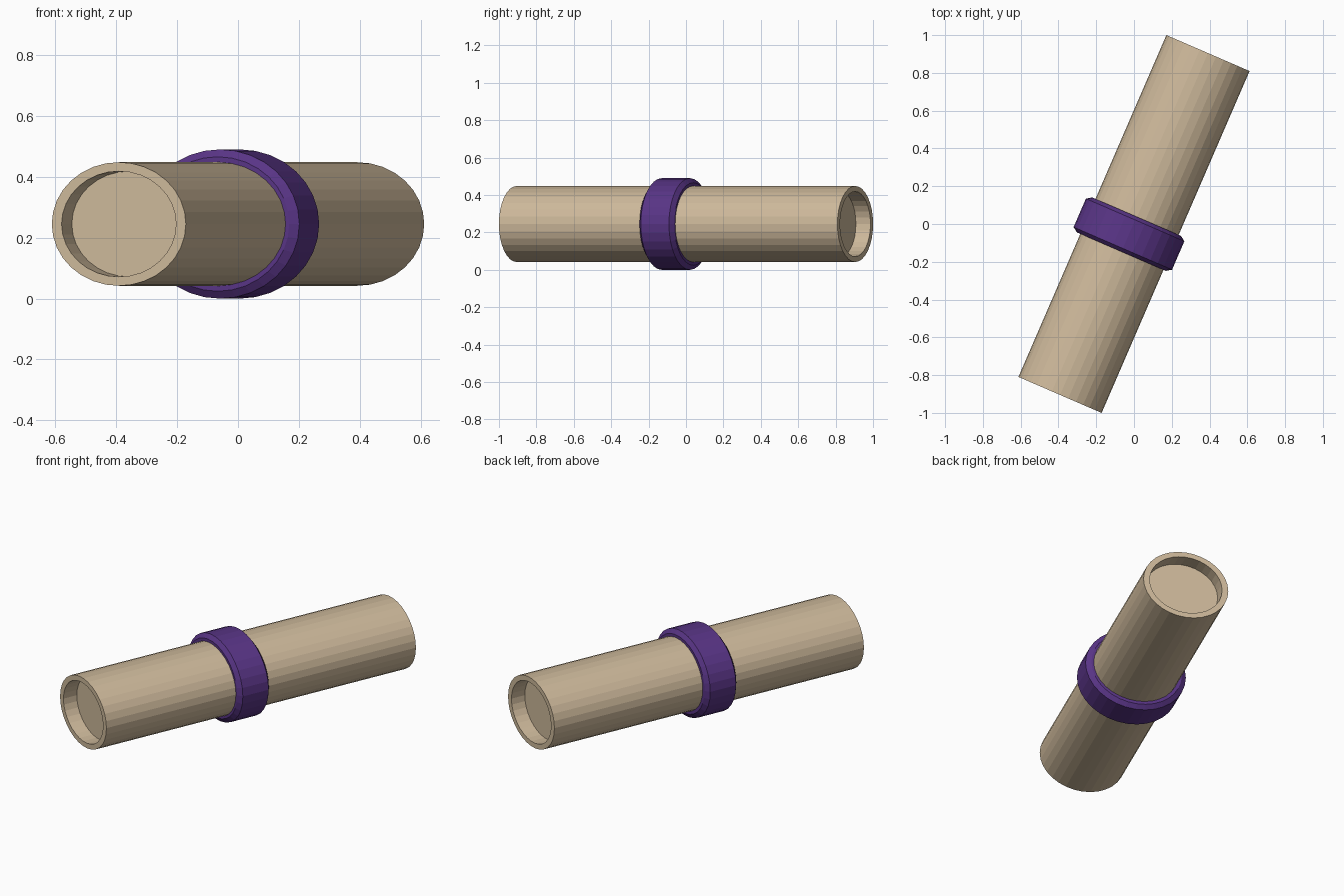
import bpy, bmesh, math

if "Cube" in bpy.data.objects:
    bpy.data.objects.remove(bpy.data.objects["Cube"])

SIDES = 32
CENTRE_Z = 0.245
TURN = math.radians(-23.4)


def material(name, rgb):
    m = bpy.data.materials.new(name)
    m.diffuse_color = (*rgb, 1)
    m.use_nodes = True
    m.node_tree.nodes["Principled BSDF"].inputs["Base Color"].default_value = m.diffuse_color
    return m


def lathe(name, profile, squash, mat, closed=False, shift=0.0):
    """Sweep (radius, y) points round the Y axis, flattened in z."""
    bm = bmesh.new()
    rings = []
    for r, y in profile:
        ring = []
        for i in range(SIDES):
            a = 2 * math.pi * i / SIDES
            ring.append(bm.verts.new((r * math.cos(a) + shift, y, r * squash * math.sin(a))))
        rings.append(ring)
    pairs = list(zip(rings, rings[1:]))
    if closed:
        pairs.append((rings[-1], rings[0]))
    else:
        bm.faces.new(rings[0])
        bm.faces.new(rings[-1])
    for a, b in pairs:
        for i in range(SIDES):
            j = (i + 1) % SIDES
            bm.faces.new((a[i], a[j], b[j], b[i]))
    bmesh.ops.recalc_face_normals(bm, faces=bm.faces)
    mesh = bpy.data.meshes.new(name)
    bm.to_mesh(mesh)
    bm.free()
    mesh.materials.append(mat)
    ob = bpy.data.objects.new(name, mesh)
    ob.location.z = CENTRE_Z
    ob.rotation_euler.z = TURN
    bpy.context.collection.objects.link(ob)
    return ob


tan = material("tan", (0.62, 0.49, 0.33))
purple = material("purple", (0.10, 0.035, 0.24))

# Slightly flattened roll with a shallow recess in each end
L, R, RI, D = 0.986, 0.24, 0.205, 0.085
lathe("paper_roll", [(RI, -L + D), (RI, -L), (R, -L), (R, L), (RI, L), (RI, L - D)],
      0.846, tan)

# Chamfered band round the middle
lathe("band", [(0.236, -0.161), (0.256, -0.161), (0.284, -0.142),
               (0.284, 0.022), (0.256, 0.041), (0.236, 0.041)],
      0.8627, purple, closed=True, shift=-0.003)
